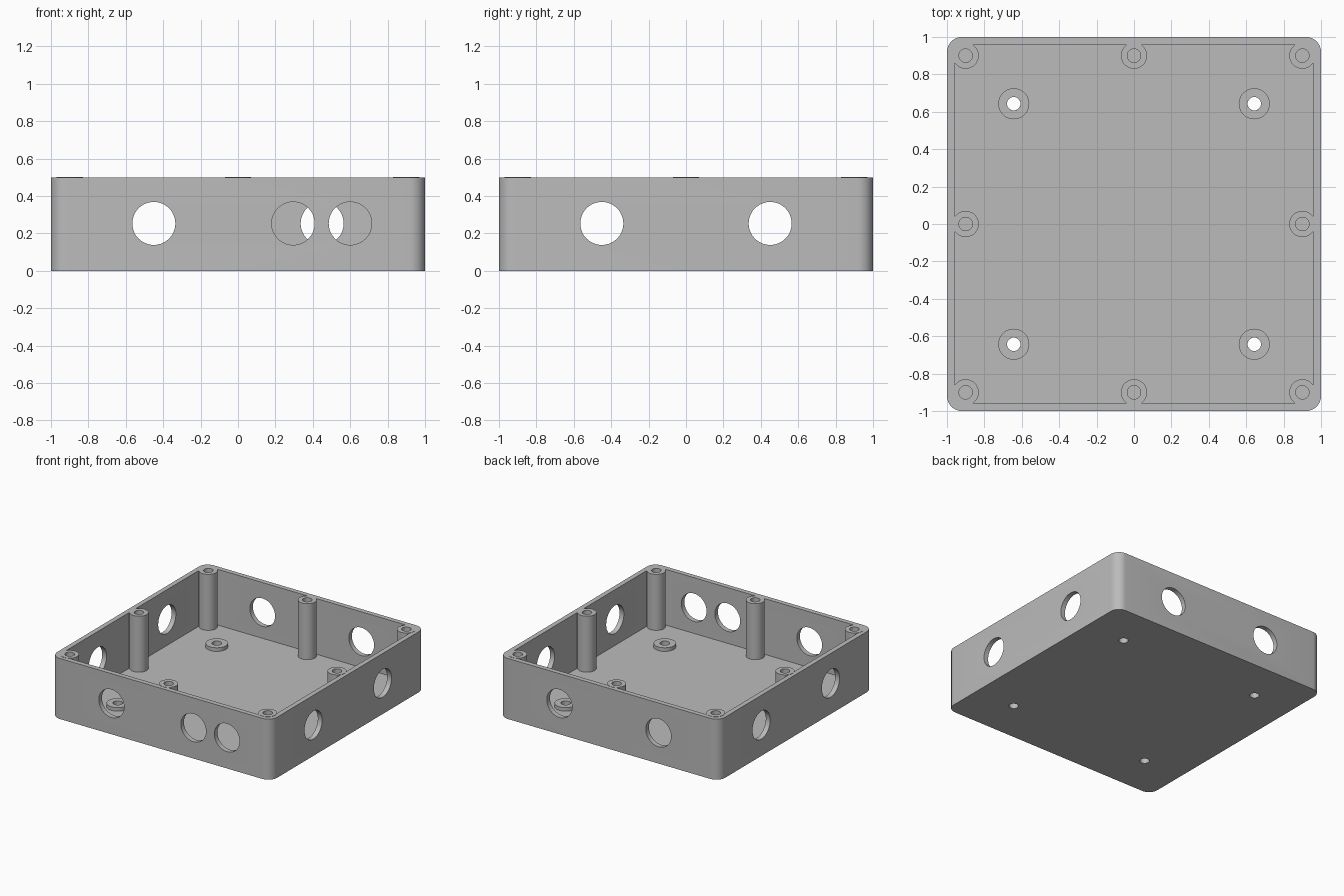
import bpy, bmesh, math
from mathutils import Matrix, Vector

cube = bpy.data.objects.get("Cube")
if cube:
    bpy.data.objects.remove(cube, do_unlink=True)

WALL, FLOOR, RIM, POST_TOP = 0.04, 0.04, 0.498, 0.5
POST = 0.9          # screw post offset from the centre
STAND = 0.643       # standoff offset from the centre

grey = bpy.data.materials.new("plain grey")
grey.use_nodes = True
grey.diffuse_color = (0.5, 0.5, 0.5, 1)
grey.node_tree.nodes["Principled BSDF"].inputs["Base Color"].default_value = (0.5, 0.5, 0.5, 1)


def finish(bm, name, smooth=True):
    bmesh.ops.recalc_face_normals(bm, faces=bm.faces[:])
    mesh = bpy.data.meshes.new(name)
    bm.to_mesh(mesh)
    bm.free()
    mesh.materials.append(grey)
    ob = bpy.data.objects.new(name, mesh)
    bpy.context.collection.objects.link(ob)
    if smooth:
        shade(ob)
    return ob


def shade(ob):
    bpy.ops.object.select_all(action='DESELECT')
    ob.select_set(True)
    bpy.context.view_layer.objects.active = ob
    bpy.ops.object.shade_smooth_by_angle(angle=math.radians(30))


def rounded_loop(bm, half, radius, z, steps=8):
    """Ring of vertices along a rounded square."""
    verts = []
    for q in range(4):
        mid = math.radians(45 + 90 * q)
        cx = math.copysign(half - radius, math.cos(mid))
        cy = math.copysign(half - radius, math.sin(mid))
        for i in range(steps + 1):
            a = math.radians(90 * (q + i / steps))
            verts.append(bm.verts.new((cx + radius * math.cos(a), cy + radius * math.sin(a), z)))
    return verts


def bridge(bm, a, b):
    for i in range(len(a)):
        j = (i + 1) % len(a)
        bm.faces.new((a[i], a[j], b[j], b[i]))


def lathe(name, profile, x, y, steps=40):
    """Turn an (r, z) profile around a vertical axis at x, y."""
    bm = bmesh.new()
    vs = [bm.verts.new((r, 0, z)) for r, z in profile]
    es = [bm.edges.new(p) for p in zip(vs, vs[1:])]
    bmesh.ops.spin(bm, geom=vs + es, cent=(0, 0, 0), axis=(0, 0, 1),
                   angle=math.tau, steps=steps, use_duplicate=False)
    bmesh.ops.remove_doubles(bm, verts=bm.verts[:], dist=1e-5)
    bmesh.ops.translate(bm, verts=bm.verts[:], vec=(x, y, 0))
    return finish(bm, name)


def box(name, x0, x1, y0, y1, z0, z1):
    bm = bmesh.new()
    m = Matrix.Translation(((x0 + x1) / 2, (y0 + y1) / 2, (z0 + z1) / 2)) @ \
        Matrix.Diagonal((abs(x1 - x0), abs(y1 - y0), z1 - z0, 1))
    bmesh.ops.create_cube(bm, size=1, matrix=m)
    return finish(bm, name, False)


# Open tray with rounded corners
bm = bmesh.new()
outer_low = rounded_loop(bm, 1, 0.08, 0)
outer_top = rounded_loop(bm, 1, 0.08, RIM)
inner_top = rounded_loop(bm, 1 - WALL, 0.04, RIM)
inner_low = rounded_loop(bm, 1 - WALL, 0.04, FLOOR)
bm.faces.new(outer_low)
bridge(bm, outer_low, outer_top)
bridge(bm, outer_top, inner_top)
bridge(bm, inner_top, inner_low)
bm.faces.new(inner_low)
tray = finish(bm, "tray", False)

# Cable holes in the walls and screw holes in the floor
holes = [((x, -1, 0.253), 'X') for x in (-0.45, 0.295, 0.6)]
holes += [((x, 1, 0.253), 'X') for x in (-0.45, 0.45)]
holes += [((s, y, 0.253), 'Y') for s in (-1, 1) for y in (-0.45, 0.45)]
holes += [((sx * STAND, sy * STAND, 0), None) for sx in (-1, 1) for sy in (-1, 1)]
bm = bmesh.new()
for pos, axis in holes:
    r = 0.115 if axis else 0.036
    rot = Matrix.Rotation(math.pi / 2, 4, axis) if axis else Matrix()
    bmesh.ops.create_cone(bm, cap_ends=True, segments=48 if axis else 32, radius1=r, radius2=r,
                          depth=0.2, matrix=Matrix.Translation(Vector(pos)) @ rot)
cutter = finish(bm, "hole_cutter", False)
cutter.hide_render = True
mod = tray.modifiers.new("holes", 'BOOLEAN')
mod.operation = 'DIFFERENCE'
mod.solver = 'EXACT'
mod.object = cutter
bpy.context.view_layer.objects.active = tray
bpy.ops.object.modifier_apply(modifier=mod.name)
bpy.data.objects.remove(cutter, do_unlink=True)
shade(tray)

# Screw posts with blind holes, each tied to the wall by a web
post_profile = [(0, 0.02), (0.07, 0.02), (0.07, POST_TOP), (0.036, POST_TOP), (0.036, 0.1), (0, 0.1)]
for ix in (-1, 0, 1):
    for iy in (-1, 0, 1):
        if ix == iy == 0:
            continue
        x, y = ix * POST, iy * POST
        lathe("screw_post", post_profile, x, y)
        near, far = POST + 0.05, POST + 0.07
        if ix:
            box("post_web", ix * near, ix * far, y - 0.043, y + 0.043, 0.02, RIM - 0.0005)
        if iy:
            box("post_web", x - 0.043, x + 0.043, iy * near, iy * far, 0.02, RIM - 0.0005)
        if ix and iy:
            box("corner_fill", ix * (POST + 0.04), ix * far, iy * (POST + 0.04), iy * far,
                0.02, RIM - 0.001)

# Low standoff rings around the floor holes
ring_profile = [(0.036, 0.03), (0.083, 0.03), (0.083, 0.07), (0.036, 0.07), (0.036, 0.03)]
for sx in (-1, 1):
    for sy in (-1, 1):
        lathe("standoff", ring_profile, sx * STAND, sy * STAND)
